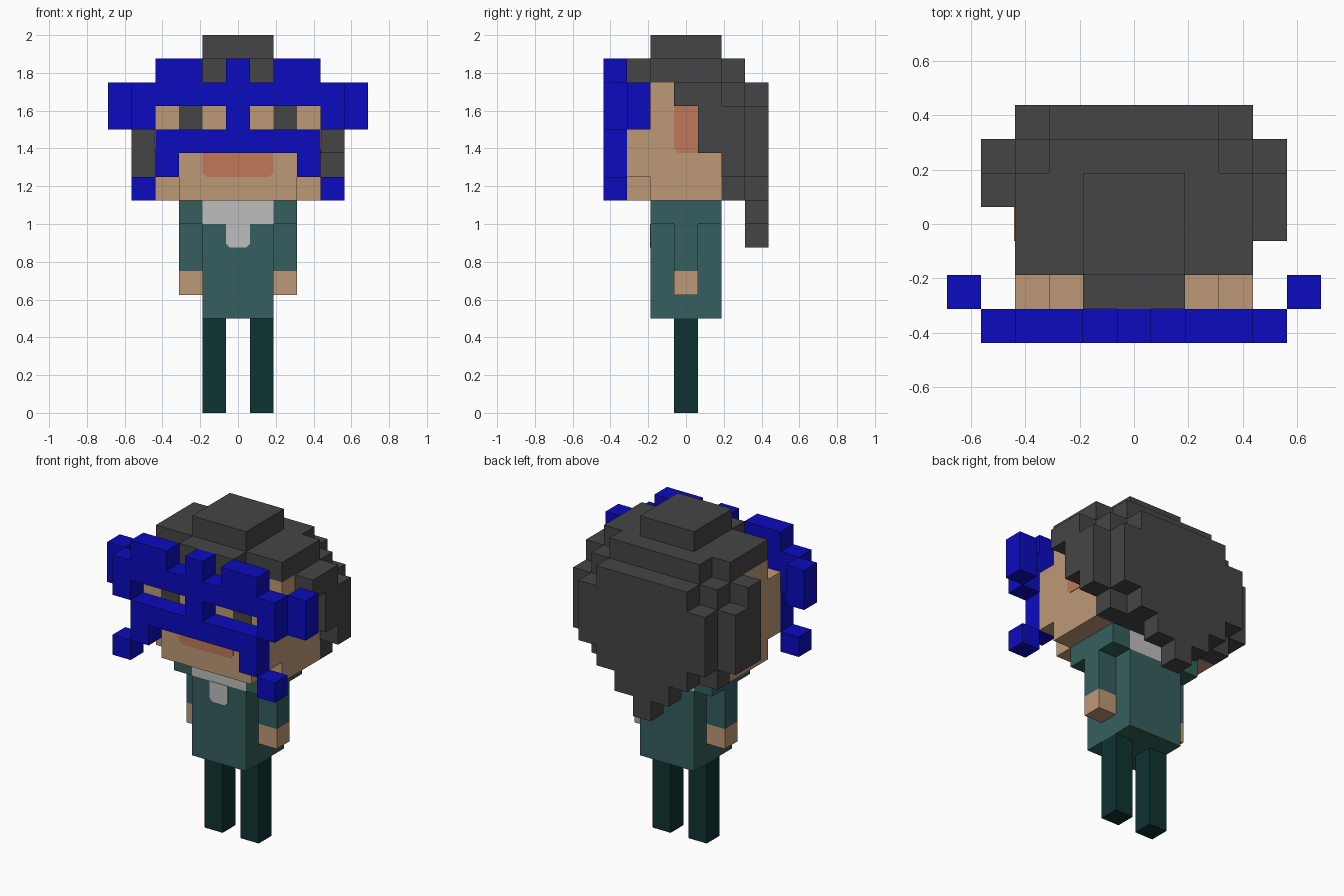
import bpy, bmesh
from mathutils import Vector

if "Cube" in bpy.data.objects:
    bpy.data.objects.remove(bpy.data.objects["Cube"])

U = 0.125      # size of one block
H = U / 2


def material(name, rgb):
    lin = [(c / 255 / 12.92) if c < 11 else ((c / 255 + 0.055) / 1.055) ** 2.4 for c in rgb]
    m = bpy.data.materials.new(name)
    m.use_nodes = True
    m.diffuse_color = (*lin, 1)
    m.node_tree.nodes["Principled BSDF"].inputs["Base Color"].default_value = (*lin, 1)
    return m


BLUE = material("bright blue", (11, 11, 191))
GREY = material("charcoal", (69, 69, 69))
SKIN = material("skin", (190, 154, 118))
ROSE = material("rose", (192, 121, 88))
TEAL = material("teal", (53, 95, 94))
DARK = material("dark teal", (13, 51, 49))
PALE = material("pale grey", (190, 190, 190))


def finish(name, bm, mat):
    bmesh.ops.recalc_face_normals(bm, faces=bm.faces)
    mesh = bpy.data.meshes.new(name)
    bm.to_mesh(mesh)
    bm.free()
    mesh.materials.append(mat)
    obj = bpy.data.objects.new(name, mesh)
    bpy.context.collection.objects.link(obj)
    return obj


def cells(x, y, z):
    """Block cells in inclusive ranges; x and y count from the centre, z from the ground."""
    return {(i, j, k) for i in range(x[0], x[1] + 1)
            for j in range(y[0], y[1] + 1) for k in range(z[0], z[1] + 1)}


def mirrored(group):
    return group | {(-i, j, k) for i, j, k in group}


def blocks(name, group, mat):
    """One clean shell around a group of cells."""
    bm = bmesh.new()
    points = {}

    def vert(p):
        if p not in points:
            points[p] = bm.verts.new(((p[0] - 0.5) * U, (p[1] - 0.5) * U, p[2] * U))
        return points[p]

    for c in sorted(group):
        for axis in range(3):
            for side in (0, 1):
                near = list(c)
                near[axis] += 2 * side - 1
                if tuple(near) in group:
                    continue
                quad = []
                for a, b in ((0, 0), (1, 0), (1, 1), (0, 1)):
                    p = list(c)
                    p[axis] += side
                    p[(axis + 1) % 3] += a
                    p[(axis + 2) % 3] += b
                    quad.append(vert(tuple(p)))
                bm.faces.new(quad if side else quad[::-1])
    bmesh.ops.dissolve_limit(bm, angle_limit=0.01, verts=bm.verts, edges=bm.edges)
    return finish(name, bm, mat)


def plate(name, outline, normal, mat, thick=0.004):
    """Thin painted patch lying on a surface."""
    bm = bmesh.new()
    face = bm.faces.new([bm.verts.new(p) for p in outline])
    new = bmesh.ops.extrude_face_region(bm, geom=[face])["geom"]
    bmesh.ops.translate(bm, vec=Vector(normal) * thick,
                        verts=[v for v in new if isinstance(v, bmesh.types.BMVert)])
    return finish(name, bm, mat)


def front_plate(name, x0, x1, z0, z1, y, mat, cut=0.0):
    """Patch on a front face, lower corners clipped by cut."""
    pts = [(x0, z1), (x0, z0 + cut), (x0 + cut, z0), (x1 - cut, z0), (x1, z0 + cut), (x1, z1)]
    if not cut:
        pts = [(x0, z1), (x0, z0), (x1, z0), (x1, z1)]
    return plate(name, [(x, y, z) for x, z in pts], (0, -1, 0), mat)


# Legs, torso and arms
for side, s in (("left", 1), ("right", -1)):
    blocks(side + "_leg", cells((s, s), (0, 0), (0, 3)), DARK)
    blocks(side + "_sleeve", cells((2 * s, 2 * s), (-1, 1), (8, 8))
           | cells((2 * s, 2 * s), (0, 0), (6, 7)), TEAL)
    blocks(side + "_hand", cells((2 * s, 2 * s), (0, 0), (5, 5)), SKIN)
blocks("torso", cells((-1, 1), (-1, 1), (4, 7)), TEAL)
blocks("collar", cells((-1, 1), (-1, 1), (8, 8)), PALE)
front_plate("shirt_front", -H, H, 7 * U, 8 * U, -1.5 * U, PALE, 0.02)

# Head with notched front corners
head = cells((-3, 3), (-2, 1), (9, 13)) - mirrored({(3, -2, 9), (3, -2, 13)})
blocks("head", head, SKIN)
front_plate("mouth", -3 * H, 3 * H, 10 * U, 11 * U, -2.5 * U, ROSE, 0.02)
for side, s in (("left", 1), ("right", -1)):
    xe = sorted((3 * H * s, 5 * H * s))
    front_plate(side + "_eye", xe[0], xe[1], 12 * U, 13 * U, -2.5 * U, GREY)
    # Cheek patch, clipped at its lower front corner
    pts = [(-H, 13 * U), (-H, 11 * U + 0.02), (-H + 0.02, 11 * U), (H, 11 * U), (H, 13 * U)]
    plate(side + "_cheek", [(3.5 * U * s, y, z) for y, z in pts], (s, 0, 0), ROSE)

# Hair: crown, back, side locks and tapering tail
hair = cells((-1, 1), (-1, 1), (15, 15)) | cells((-3, 3), (-1, 1), (14, 14))
hair |= cells((-1, 1), (-2, -2), (14, 14)) | cells((-2, 2), (2, 2), (14, 14))
hair |= cells((-3, 3), (2, 2), (9, 13))
hair |= cells((-2, 2), (3, 3), (13, 13)) | cells((-3, 3), (3, 3), (10, 12))
for k, w in ((9, 2), (8, 1), (7, 0)):
    hair |= cells((-w, w), (3, 3), (k, k))
hair |= mirrored(cells((4, 4), (1, 1), (11, 13)) | cells((4, 4), (2, 2), (10, 12)))
hair |= {(4, 0, 13), (-4, 1, 10)}
blocks("hair", hair, GREY)

# Mask in front of the face, with side wings set one block back
mask = cells((2, 3), (-3, -3), (14, 14)) | cells((0, 4), (-3, -3), (13, 13))
mask |= cells((0, 0), (-3, -3), (12, 14)) | cells((0, 3), (-3, -3), (11, 11))
mask |= {(4, -3, 12), (3, -3, 10), (4, -3, 9)} | cells((5, 5), (-2, -2), (12, 13))
blocks("mask", mirrored(mask), BLUE)
